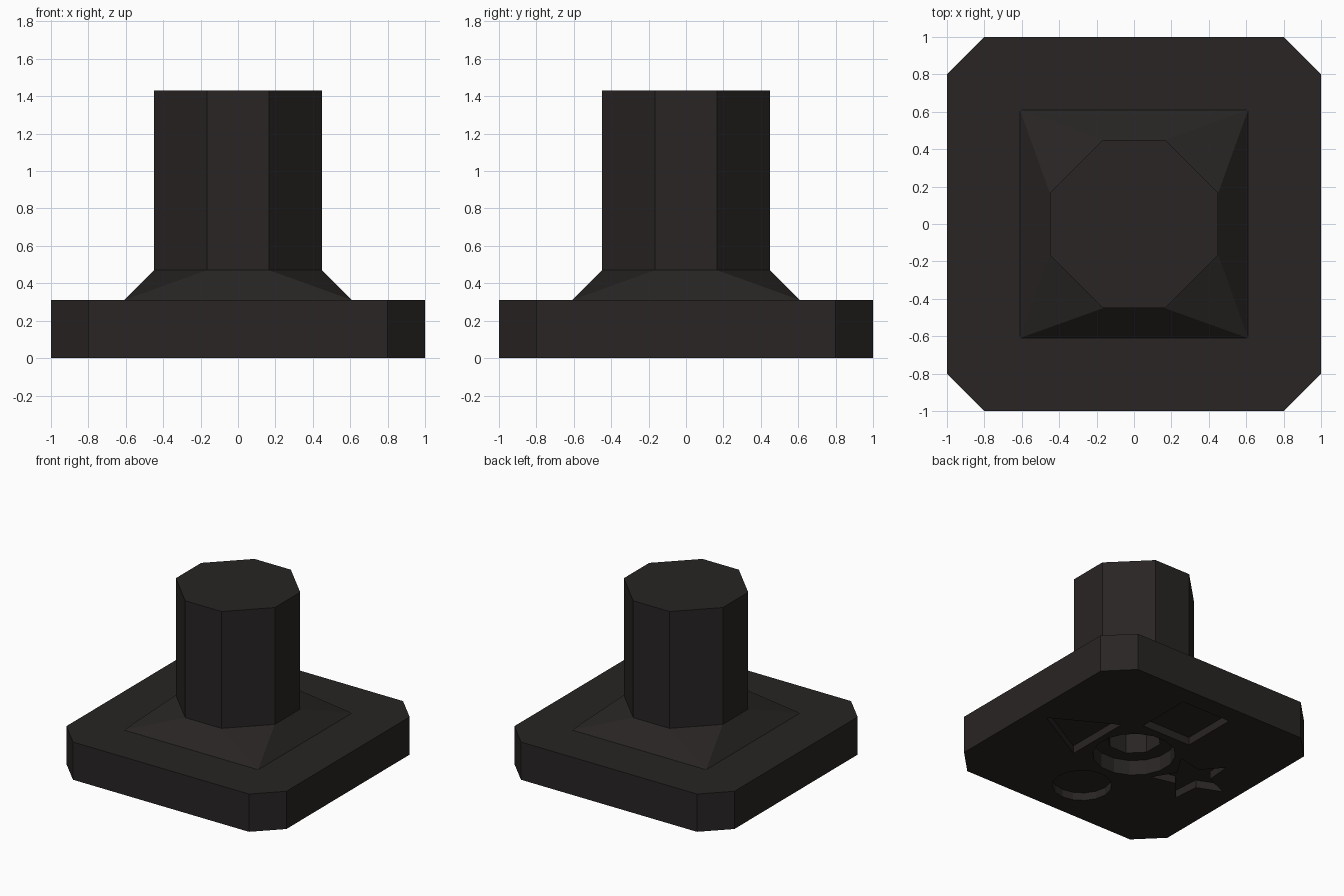
import bpy, bmesh
from math import sin, cos, pi

if "Cube" in bpy.data.objects:
    bpy.data.objects.remove(bpy.data.objects["Cube"])

dark = bpy.data.materials.new("dark_plastic")
dark.diffuse_color = (0.021, 0.018, 0.017, 1)
dark.use_nodes = True
dark.node_tree.nodes["Principled BSDF"].inputs["Base Color"].default_value = dark.diffuse_color


def make_object(name, bm):
    bmesh.ops.recalc_face_normals(bm, faces=bm.faces)
    mesh = bpy.data.meshes.new(name)
    bm.to_mesh(mesh)
    bm.free()
    obj = bpy.data.objects.new(name, mesh)
    bpy.context.collection.objects.link(obj)
    return obj


def clipped_square(h, c):
    # square of half-size h with corners cut at c; c == h gives a plain square
    return [(h, -c), (h, c), (c, h), (-c, h), (-h, c), (-h, -c), (-c, -h), (c, -h)]


def regular(n, r, cx=0, cy=0, start=0.0, inner=None):
    # regular polygon, or a star when an inner radius is given
    pts = []
    for i in range(n):
        rad = inner if inner and i % 2 else r
        a = start + 2 * pi * i / n
        pts.append((cx + rad * cos(a), cy + rad * sin(a)))
    return pts


def loft(name, sections):
    bm = bmesh.new()
    rings = [[bm.verts.new((x, y, z)) for x, y in pts] for pts, z in sections]
    for lo, hi in zip(rings, rings[1:]):
        for i in range(len(lo)):
            j = (i + 1) % len(lo)
            bm.faces.new((lo[i], lo[j], hi[j], hi[i]))
    bm.faces.new(rings[0][::-1])
    bm.faces.new(rings[-1])
    bmesh.ops.remove_doubles(bm, verts=bm.verts, dist=0.0001)
    return make_object(name, bm)


# base plate, sloped collar and octagonal column in one shell
column = clipped_square(0.45, 0.165)
body = loft("pedestal", [
    (clipped_square(1.0, 0.8), 0.0),
    (clipped_square(1.0, 0.8), 0.31),
    (clipped_square(0.61, 0.61), 0.31),
    (column, 0.47),
    (column, 1.43),
])
body.data.materials.append(dark)

# recesses in the underside: outline and depth
recesses = {
    "socket_rim": (regular(16, 0.312, start=pi / 16), 0.125),
    "socket_hole": (regular(8, 0.205, start=pi / 8), 0.40),
    "triangle_recess": ([(0.86, 0), (0.36, 0.28), (0.36, -0.28)], 0.065),
    "square_recess": ([(0.225, 0.375), (0.225, 0.845), (-0.225, 0.845), (-0.225, 0.375)], 0.065),
    "round_recess": (regular(16, 0.226, 0, -0.61), 0.065),
    "star_recess": (regular(10, 0.31, -0.565, 0, pi, 0.14), 0.065),
}
for name, (outline, depth) in recesses.items():
    cutter = loft(name + "_cutter", [(outline, -0.1), (outline, depth)])
    cutter.hide_render = True
    cutter.display_type = 'WIRE'
    cutter.hide_set(True)
    mod = body.modifiers.new(name, 'BOOLEAN')
    mod.operation = 'DIFFERENCE'
    mod.solver = 'EXACT'
    mod.object = cutter
